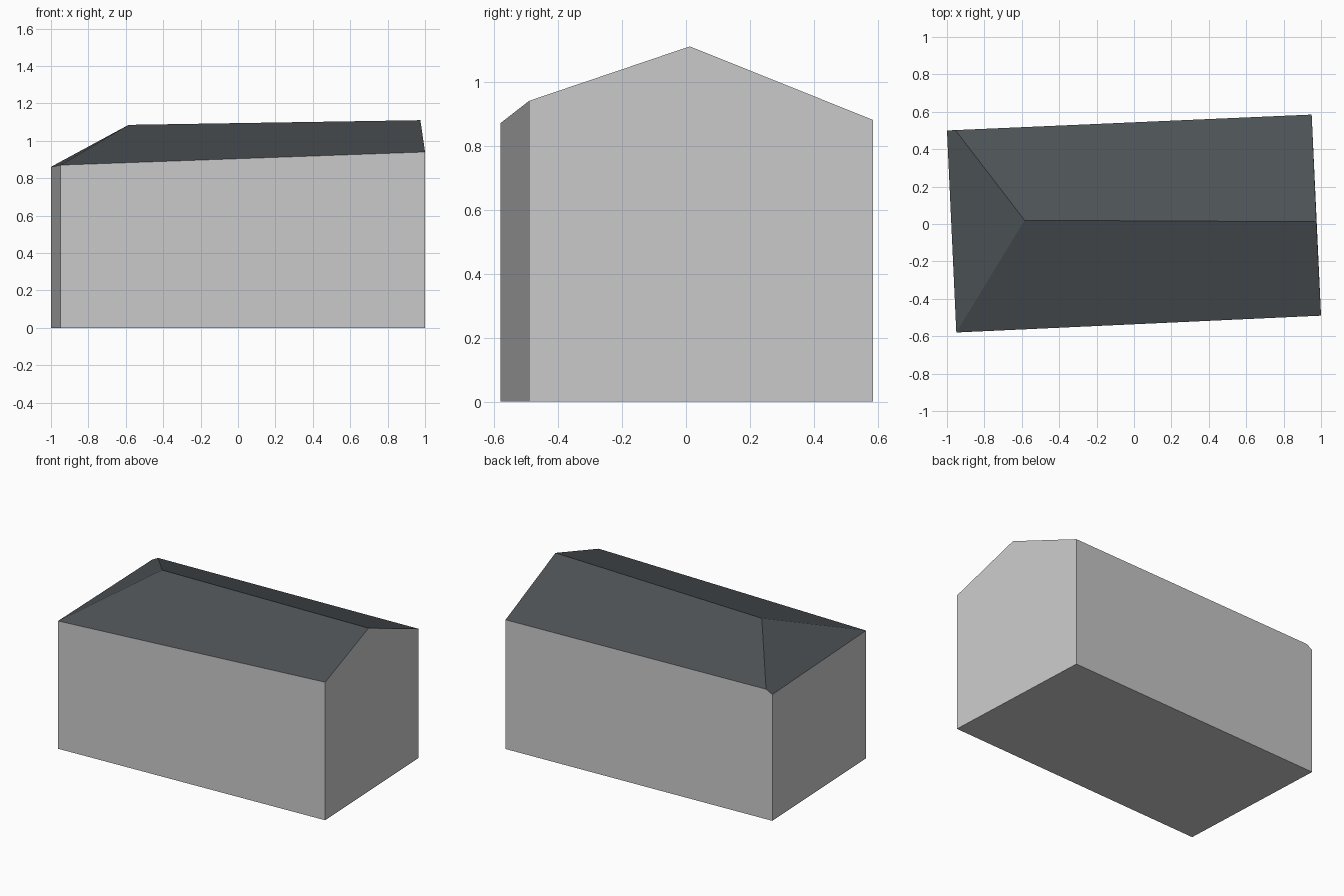
import bpy
import bmesh

if "Cube" in bpy.data.objects:
    bpy.data.objects.remove(bpy.data.objects["Cube"])


def material(name, rgb):
    m = bpy.data.materials.new(name)
    m.diffuse_color = (*rgb, 1.0)
    m.use_nodes = True
    m.node_tree.nodes["Principled BSDF"].inputs["Base Color"].default_value = m.diffuse_color
    return m


def build(name, faces, mat):
    """Make one flat-shaded object from faces given as corner points."""
    bm = bmesh.new()
    for pts in faces:
        bm.faces.new([bm.verts.new(p) for p in pts])
    bmesh.ops.remove_doubles(bm, verts=bm.verts, dist=1e-4)
    me = bpy.data.meshes.new(name)
    bm.to_mesh(me)
    bm.free()
    me.materials.append(mat)
    ob = bpy.data.objects.new(name, me)
    bpy.context.collection.objects.link(ob)
    return ob


wall_grey = material("wall grey", (0.6, 0.6, 0.6))
roof_slate = material("roof slate", (0.073, 0.084, 0.091))

# Eave points, counter-clockwise from the front left corner
front_left = (-0.95, -0.58, 0.87)
front_right = (1.0, -0.49, 0.94)
back_right = (0.95, 0.585, 0.88)
back_hip = (-0.955, 0.502, 0.885)
back_left = (-1.0, 0.50, 0.86)

# Ridge ends: hip at the left, gable at the right
ridge_hip = (-0.585, 0.02, 1.085)
ridge_gable = (0.975, 0.012, 1.11)


def ground(p):
    return (p[0], p[1], 0.0)


# Walls: each side runs down from its eave points to the ground
sides = [
    [front_left, front_right],
    [front_right, ridge_gable, back_right],
    [back_right, back_hip, back_left],
    [back_left, front_left],
]
wall_faces = [[ground(s[0]), ground(s[-1])] + s[::-1] for s in sides]
floor = [ground(s[0]) for s in sides][::-1]
build("walls", wall_faces + [floor], wall_grey)

# Roof: two slopes and the hip end
build("roof", [
    [front_left, front_right, ridge_gable, ridge_hip],
    [back_right, back_hip, ridge_hip, ridge_gable],
    [back_hip, back_left, ridge_hip],
    [back_left, front_left, ridge_hip],
], roof_slate)
